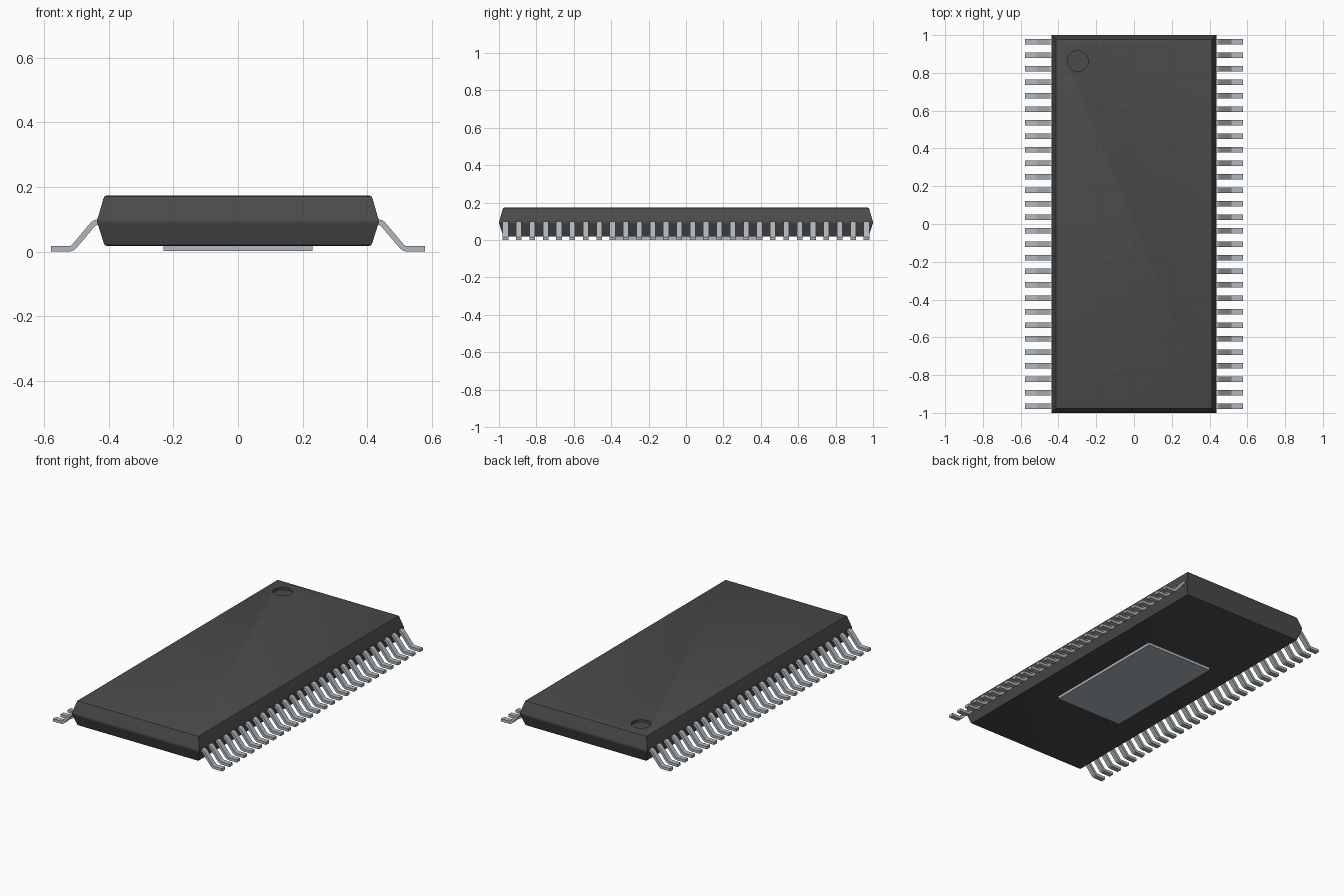
import bpy, bmesh, math
from mathutils import Vector

if "Cube" in bpy.data.objects:
    bpy.data.objects.remove(bpy.data.objects["Cube"])


def material(name, rgb, rough):
    m = bpy.data.materials.new(name)
    m.diffuse_color = (*rgb, 1)
    m.use_nodes = True
    bsdf = m.node_tree.nodes["Principled BSDF"]
    bsdf.inputs["Base Color"].default_value = (*rgb, 1)
    bsdf.inputs["Roughness"].default_value = rough
    return m


BLACK = material("charcoal plastic", (0.07, 0.07, 0.07), 0.6)
METAL = material("tinned metal", (0.44, 0.48, 0.51), 0.4)


def add_object(name, bm, mat):
    bmesh.ops.recalc_face_normals(bm, faces=bm.faces[:])
    me = bpy.data.meshes.new(name)
    bm.to_mesh(me)
    bm.free()
    me.materials.append(mat)
    ob = bpy.data.objects.new(name, me)
    bpy.context.collection.objects.link(ob)
    return ob


def activate(ob):
    bpy.ops.object.select_all(action='DESELECT')
    ob.select_set(True)
    bpy.context.view_layer.objects.active = ob


def smooth(ob, degrees=25):
    activate(ob)
    bpy.ops.object.shade_smooth_by_angle(angle=math.radians(degrees))


# Moulded body: rectangular rings of (inset, height), softly rounded at waist and rims
HALF_X, HALF_Y = 0.436, 1.0
rings = [(0.030, 0.018), (0.024, 0.020), (0.021, 0.026),
         (0.003, 0.083), (0.0005, 0.089), (0.0, 0.094), (0.0005, 0.099), (0.003, 0.106),
         (0.020, 0.165), (0.023, 0.171), (0.030, 0.174)]
bm = bmesh.new()
loops = []
for inset, z in rings:
    x, y = HALF_X - inset, HALF_Y - inset
    loops.append([bm.verts.new(p) for p in ((-x, -y, z), (x, -y, z), (x, y, z), (-x, y, z))])
for low, high in zip(loops, loops[1:]):
    for i in range(4):
        j = (i + 1) % 4
        bm.faces.new((low[i], low[j], high[j], high[i]))
bm.faces.new(loops[0][::-1])
bm.faces.new(loops[-1])
body = add_object("body", bm, BLACK)

# Round first-pin dimple sunk into the top
bm = bmesh.new()
bmesh.ops.create_cone(bm, cap_ends=True, segments=48, radius1=0.055, radius2=0.055, depth=0.04)
bmesh.ops.translate(bm, verts=bm.verts[:], vec=(-0.297, 0.862, 0.179))
cutter = add_object("dimple_cutter", bm, BLACK)
cutter.hide_render = True
cut = body.modifiers.new("dimple", 'BOOLEAN')
cut.operation = 'DIFFERENCE'
cut.solver = 'EXACT'
cut.object = cutter
activate(body)
bpy.ops.object.modifier_apply(modifier=cut.name)
bpy.data.objects.remove(cutter)
smooth(body)

# Heat-sink pad under the body
bm = bmesh.new()
bmesh.ops.create_cube(bm, size=1)
bmesh.ops.scale(bm, verts=bm.verts[:], vec=(0.46, 0.82, 0.03))
bmesh.ops.translate(bm, verts=bm.verts[:], vec=(0, 0, 0.0165))
add_object("thermal_pad", bm, METAL)


# Gull-wing lead: a rounded centre line thickened, then extruded across its width
def rounded_path(points, reach, steps=4):
    path = [points[0]]
    for a, b, c in zip(points, points[1:], points[2:]):
        p, q = b + (a - b).normalized() * reach, b + (c - b).normalized() * reach
        for k in range(steps + 1):
            t = k / steps
            path.append(p * (1 - t) ** 2 + b * (2 * t * (1 - t)) + q * t ** 2)
    return path + [points[-1]]


COUNT, SPAN, WIDTH, THICK = 28, 1.93, 0.030, 0.017
bends = [Vector(p) for p in ((0.40, 0.0915), (0.443, 0.0915), (0.513, 0.0085), (0.578, 0.0085))]
path = rounded_path(bends, 0.012)
upper, lower = [], []
for i, p in enumerate(path):
    d = (path[min(i + 1, len(path) - 1)] - path[max(i - 1, 0)]).normalized()
    n = Vector((-d.y, d.x)) * THICK / 2
    upper.append(p + n)
    lower.append(p - n)

bm = bmesh.new()
rows = [[bm.verts.new((p.x, y, max(p.y, 0))) for p in upper + lower[::-1]]
        for y in (-SPAN / 2 - WIDTH / 2, -SPAN / 2 + WIDTH / 2)]
total = len(rows[0])
for i in range(total):
    j = (i + 1) % total
    bm.faces.new((rows[0][i], rows[0][j], rows[1][j], rows[1][i]))
for row in rows:
    for i in range(len(path) - 1):
        bm.faces.new((row[i], row[i + 1], row[total - 2 - i], row[total - 1 - i]))
leads = add_object("leads", bm, METAL)
smooth(leads)

# Repeat along both long sides
arr = leads.modifiers.new("row", 'ARRAY')
arr.count = COUNT
arr.use_relative_offset = False
arr.use_constant_offset = True
arr.constant_offset_displace = (0, SPAN / (COUNT - 1), 0)
mir = leads.modifiers.new("both sides", 'MIRROR')
mir.use_axis = (True, False, False)
mir.use_mirror_merge = False
activate(leads)
for name in ("row", "both sides"):
    bpy.ops.object.modifier_apply(modifier=name)
